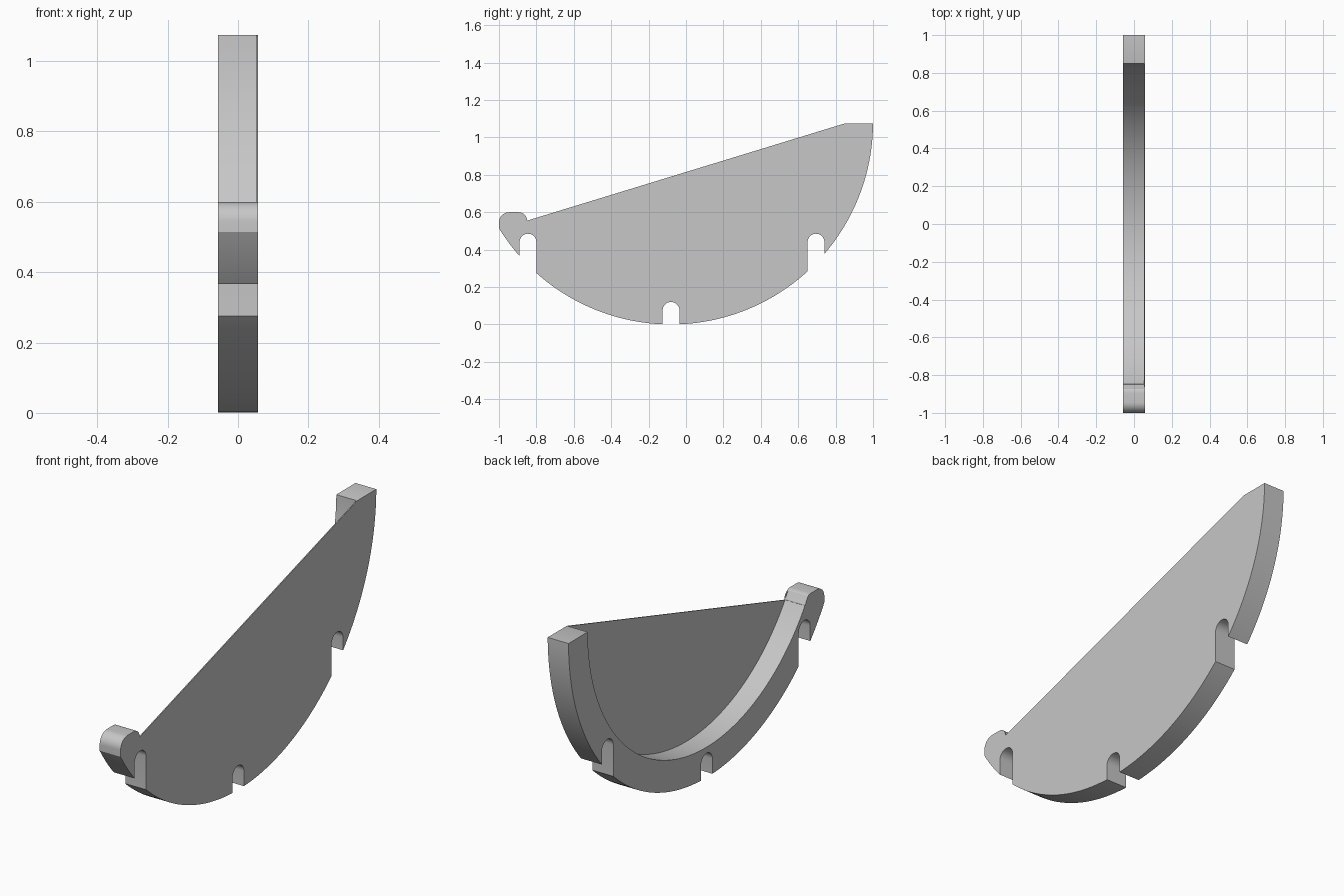
import bpy, bmesh
from math import sin, cos, asin, acos, pi, radians

if "Cube" in bpy.data.objects:
    bpy.data.objects.remove(bpy.data.objects["Cube"], do_unlink=True)

HALF = 0.057              # half the thickness
WALL = 0.005              # thin back wall closing the pocket
CY, CZ, R = -0.08, 1.08, 1.08
INNER = 0.93
TOP = 1.075

grey = bpy.data.materials.new("plain_grey")
grey.use_nodes = True
grey.diffuse_color = (0.57, 0.57, 0.57, 1)
grey.node_tree.nodes["Principled BSDF"].inputs["Base Color"].default_value = grey.diffuse_color


def arc(cy, cz, r, a, b, n):
    """Points on an arc in the side plane, angles in radians."""
    return [(cy + r * cos(a + (b - a) * i / n), cz + r * sin(a + (b - a) * i / n))
            for i in range(n + 1)]


def prism(name, outline, x0, x1):
    """Extrude a side outline along x."""
    bm = bmesh.new()
    face = bm.faces.new([bm.verts.new((x0, y, z)) for y, z in outline])
    ext = bmesh.ops.extrude_face_region(bm, geom=[face])
    verts = [g for g in ext["geom"] if isinstance(g, bmesh.types.BMVert)]
    bmesh.ops.translate(bm, verts=verts, vec=(x1 - x0, 0, 0))
    bmesh.ops.recalc_face_normals(bm, faces=bm.faces)
    mesh = bpy.data.meshes.new(name)
    bm.to_mesh(mesh)
    bm.free()
    mesh.materials.append(grey)
    obj = bpy.data.objects.new(name, mesh)
    bpy.context.collection.objects.link(obj)
    return obj


def cut(target, cutter):
    """Subtract the cutter and remove it."""
    cutter.hide_render = True
    mod = target.modifiers.new("cut", "BOOLEAN")
    mod.operation = "DIFFERENCE"
    mod.solver = "EXACT"
    mod.object = cutter
    bpy.context.view_layer.objects.active = target
    bpy.ops.object.modifier_apply(modifier=mod.name)
    bpy.data.objects.remove(cutter, do_unlink=True)


# Body: round belly, rounded front horn, sloping top edge, flat rear tip
start = -pi + acos((1 + CY) / R)
end = -asin((CZ - TOP) / R)
outline = arc(CY, CZ, R, start, end, 96)
outline += [(0.85, TOP)]
outline += arc(-0.895, 0.555, 0.045, 0, pi / 2, 10)
outline += arc(-0.945, 0.545, 0.055, pi / 2, pi, 10)
body = prism("curved_tray", outline, -HALF, HALF)

# Pocket: open on one side, leaving the rim and the thin wall
cut(body, prism("pocket_cutter", arc(CY, CZ, INNER, -pi, pi, 160)[:-1], -1, HALF - WALL))

# Three round-topped slots through the rim
for y, top in ((-0.845, 0.485), (-0.08, 0.12), (0.695, 0.485)):
    r = 0.045
    slot = [(y - r, -0.2), (y + r, -0.2)] + arc(y, top - r, r, 0, pi, 16)
    cut(body, prism("slot_cutter", slot, -1, 1))

# Smooth curves, sharp edges
bpy.ops.object.select_all(action="DESELECT")
body.select_set(True)
bpy.context.view_layer.objects.active = body
bpy.ops.object.shade_smooth_by_angle(angle=radians(30))
